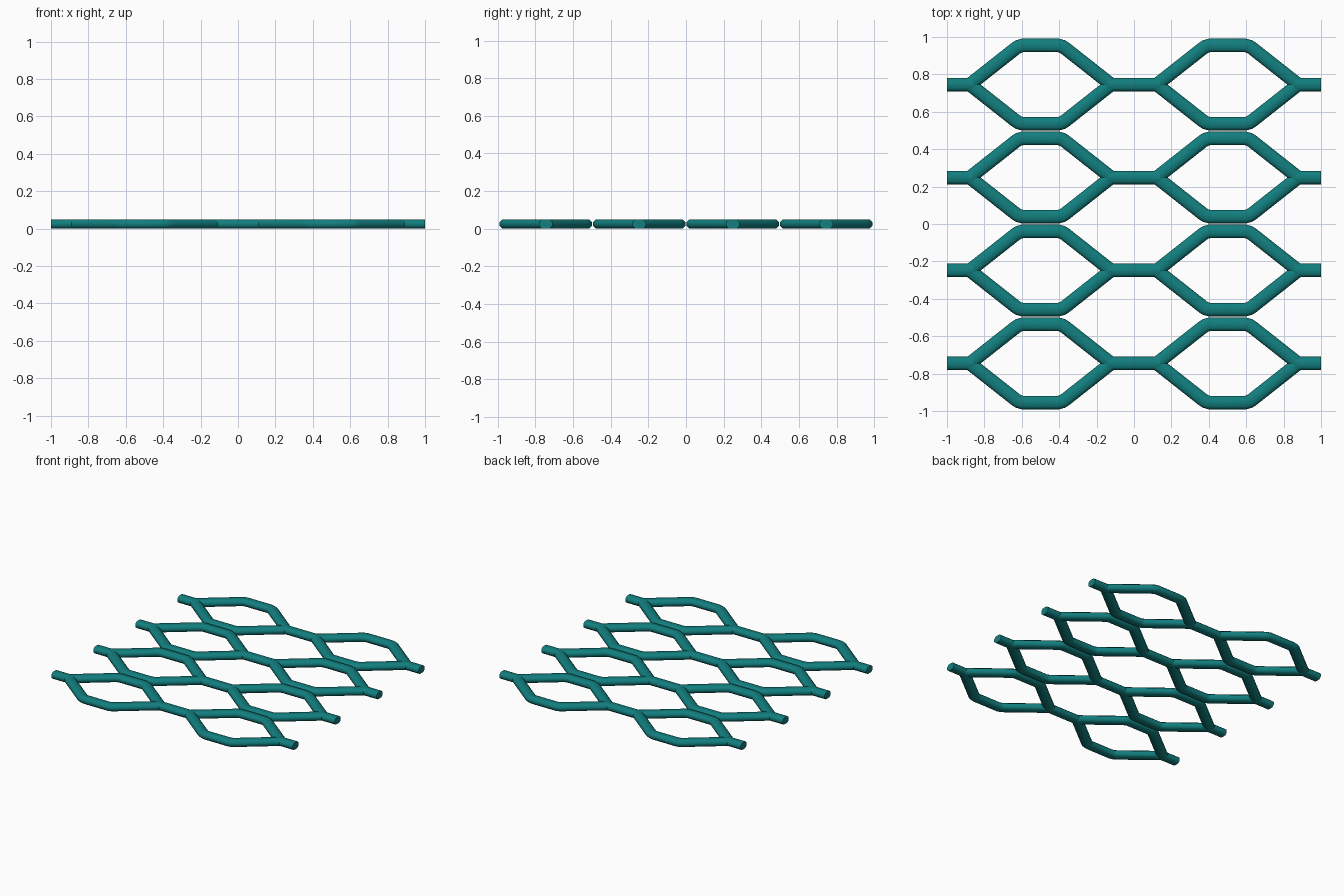
import bpy, bmesh, math
from mathutils import Vector

if "Cube" in bpy.data.objects:
    bpy.data.objects.remove(bpy.data.objects["Cube"])

teal = bpy.data.materials.new("dark teal")
teal.diffuse_color = (0.006, 0.21, 0.21, 1)
teal.use_nodes = True
teal.node_tree.nodes["Principled BSDF"].inputs["Base Color"].default_value = teal.diffuse_color

# flattened octagonal bar section: (sideways, height)
SECTION = [(0.036, 0.014), (0.036, 0.036), (0.020, 0.05), (-0.020, 0.05),
           (-0.036, 0.036), (-0.036, 0.014), (-0.020, 0.0), (0.020, 0.0)]


def sweep(bm, path):
    """Sweep the section along a flat path with mitred corners and end caps."""
    pts = [Vector(p) for p in path]
    rings = []
    for i, p in enumerate(pts):
        a = (p - pts[i - 1]).normalized() if i > 0 else None
        b = (pts[i + 1] - p).normalized() if i < len(pts) - 1 else None
        a, b = a or b, b or a
        t = (a + b).normalized()
        side = Vector((t.y, -t.x)) / t.dot(a)
        rings.append([bm.verts.new((p.x + side.x * s, p.y + side.y * s, z))
                      for s, z in SECTION])
    n = len(SECTION)
    for r, q in zip(rings, rings[1:]):
        for k in range(n):
            bm.faces.new((r[k], r[(k + 1) % n], q[(k + 1) % n], q[k]))
    bm.faces.new(rings[0])
    bm.faces.new(rings[-1])


def make(name, paths):
    bm = bmesh.new()
    for path in paths:
        sweep(bm, path)
    bmesh.ops.recalc_face_normals(bm, faces=bm.faces)
    me = bpy.data.meshes.new(name)
    bm.to_mesh(me)
    bm.free()
    ob = bpy.data.objects.new(name, me)
    bpy.context.collection.objects.link(ob)
    me.materials.append(teal)
    bpy.context.view_layer.objects.active = ob
    ob.select_set(True)
    bpy.ops.object.shade_smooth_by_angle(angle=math.radians(55))
    ob.select_set(False)


# half of one arched strand, measured from the cell centre
HALF = [(-0.378, 0.0), (-0.132, 0.194), (-0.118, 0.203), (-0.097, 0.209)]

for row in range(4):
    cy = (row - 1.5) * 0.497
    # short bars joining cells, and the cut ends at the sheet edges
    make(f"joining_bars_{row + 1}",
         [[(x0, cy), (x1, cy)] for x0, x1 in ((-1, -0.86), (-0.14, 0.14), (0.86, 1))])
    # upper and lower arched strands of each cell
    arches = []
    for cx in (-0.5, 0.5):
        for s in (1, -1):
            left = [(cx + x, cy + s * y) for x, y in HALF]
            right = [(cx - x, cy + s * y) for x, y in reversed(HALF)]
            arches.append(left + right)
    make(f"mesh_cells_{row + 1}", arches)
